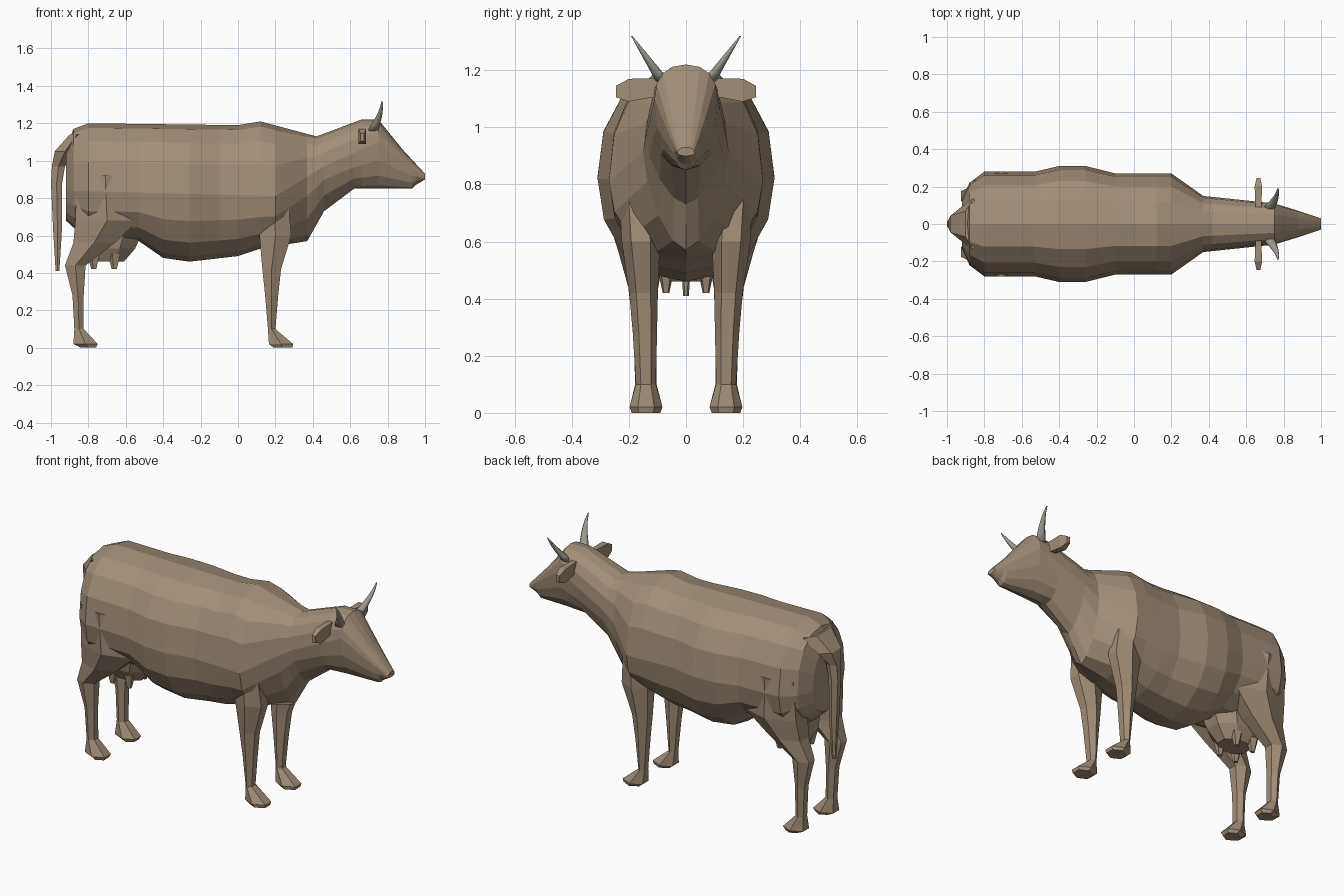
import bpy, bmesh, math

if "Cube" in bpy.data.objects:
    bpy.data.objects.remove(bpy.data.objects["Cube"], do_unlink=True)


def make_material(name, colour):
    material = bpy.data.materials.new(name)
    material.use_nodes = True
    material.diffuse_color = (*colour, 1)
    shader = next(n for n in material.node_tree.nodes if n.type == "BSDF_PRINCIPLED")
    shader.inputs["Base Color"].default_value = (*colour, 1)
    return material


hide_brown = make_material("hide brown", (0.36, 0.27, 0.19))
horn_grey = make_material("horn grey", (0.34, 0.33, 0.28))


def loft(name, rings, material=hide_brown, mirrored=False, smooth=False):
    """Skin a list of rings with quads and close both ends."""
    bm = bmesh.new()
    loops = [[bm.verts.new(point) for point in ring] for ring in rings]
    for lower, upper in zip(loops, loops[1:]):
        for i in range(len(lower)):
            bm.faces.new((lower[i - 1], lower[i], upper[i], upper[i - 1]))
    bm.faces.new(loops[0])
    bm.faces.new(loops[-1])
    bmesh.ops.recalc_face_normals(bm, faces=bm.faces)
    for face in bm.faces:
        face.smooth = smooth
    mesh = bpy.data.meshes.new(name)
    bm.to_mesh(mesh)
    bm.free()
    mesh.materials.append(material)
    obj = bpy.data.objects.new(name, mesh)
    bpy.context.collection.objects.link(obj)
    if mirrored:
        mirror = obj.modifiers.new("mirror", "MIRROR")
        mirror.use_axis = (False, True, False)
        mirror.use_mirror_merge = False


def interpolate(line, x):
    """Height or width of a profile line at x."""
    for (start, first), (end, last) in zip(line, line[1:]):
        if x <= end:
            return first + (last - first) * (x - start) / (end - start)


def superellipse(value, fullness):
    return math.copysign(abs(value) ** (2 / fullness), value)


def body_ring(x, sides=16):
    """Full above; pinched below where the brisket narrows to a keel."""
    top, bottom, middle, width = (interpolate(line, x) for line in profiles)
    brisket = 0.2 < x < 0.5
    ring = []
    for i in range(sides):
        angle = math.tau * i / sides
        across, up = math.cos(angle), math.sin(angle)
        height = top - middle if up > 0 else middle - bottom
        fullness = 2.3 if up >= 0 else 1.6 if brisket else 2.1
        ring.append((x, width * superellipse(across, fullness),
                     middle + height * superellipse(up, fullness)))
    return ring


def oval(centre, depth, width, sides=6):
    """Horizontal ring with flat front and back."""
    x, y, z = centre
    ring = []
    for i in range(sides):
        angle = math.tau * (i + 0.5) / sides
        reach = depth / math.cos(math.pi / sides)
        ring.append((x + reach * math.cos(angle), y + width * math.sin(angle), z))
    return ring


# Trunk, neck and head: side outline, widest level and half width along x
top_line = [(-0.92, 1.06), (-0.88, 1.17), (-0.8, 1.2), (0, 1.19), (0.12, 1.21),
            (0.42, 1.13), (0.66, 1.22), (0.75, 1.22), (0.88, 1.06), (1, 0.93)]
belly_line = [(-0.92, 0.68), (-0.8, 0.57), (-0.53, 0.57), (-0.4, 0.48),
              (-0.26, 0.46), (0, 0.49), (0.12, 0.53), (0.37, 0.57), (0.46, 0.73),
              (0.62, 0.85), (0.93, 0.85), (0.95, 0.87), (1, 0.9)]
middle_line = [(-0.92, 0.84), (0.2, 0.81), (0.46, 0.97), (0.75, 1.1), (1, 0.91)]
width_line = [(-0.92, 0.13), (-0.88, 0.22), (-0.8, 0.28), (-0.53, 0.28), (-0.4, 0.31),
              (-0.26, 0.31), (-0.1, 0.27), (0.2, 0.27), (0.37, 0.15), (0.75, 0.11),
              (0.88, 0.07), (1, 0.03)]
profiles = (top_line, belly_line, middle_line, width_line)
stations = sorted({x for line in profiles for x, value in line})
loft("body_and_head", [body_ring(x) for x in stations])

# Legs with hooves: x, height and half depth; they splay out towards the top
front_leg = [(0.19, 0.88, 0.07), (0.2, 0.6, 0.085), (0.18, 0.42, 0.05),
             (0.18, 0.28, 0.035), (0.18, 0.1, 0.02), (0.23, 0.02, 0.065), (0.24, 0, 0.05)]
hind_leg = [(-0.71, 0.92, 0.15), (-0.7, 0.68, 0.17), (-0.77, 0.56, 0.11),
            (-0.87, 0.44, 0.055), (-0.855, 0.28, 0.03), (-0.85, 0.1, 0.025),
            (-0.815, 0.02, 0.065), (-0.8, 0, 0.04)]
for name, leg in (("front_legs", front_leg), ("hind_legs", hind_leg)):
    loft(name, [oval((x, 0.14 + 0.05 * z * z, z), depth, 0.025 + depth / 2)
                for x, z, depth in leg], mirrored=True)

# Tail, flaring sideways into a broad root above the rump
tail = [(-0.86, 1.14, 0.04), (-0.925, 1.05, 0.055), (-0.96, 0.97, 0.035),
        (-0.97, 0.88, 0.03), (-0.965, 0.62, 0.023), (-0.965, 0.41, 0.01)]
loft("tail", [oval((x, 0, z), depth, depth + max(0, z - 1) * 0.7) for x, z, depth in tail])

# Udder and four teats
udder = [(-0.67, 0.64, 0.17), (-0.69, 0.53, 0.14), (-0.7, 0.46, 0.09)]
loft("udder", [oval((x, 0, z), depth, depth * 0.85, sides=8) for x, z, depth in udder])
for name, x in (("front_teats", -0.66), ("rear_teats", -0.77)):
    loft(name, [oval((x, 0.07, z), radius, radius, sides=5)
                for z, radius in ((0.5, 0.03), (0.42, 0.012))], mirrored=True)

# Ears: flat diamonds reaching outwards, widest near the tip
ears = []
for y, size in ((0.08, 0.03), (0.2, 0.04), (0.245, 0.02)):
    x, z = 0.665, 1.15 - y / 10
    ears.append([(x - size / 2, y, z - size), (x + size / 2, y, z - size),
                 (x + size / 2, y, z + size), (x - size / 2, y, z + size)])
loft("ears", ears, mirrored=True)

# Horns sweeping forward, outward and up as they taper
horns = []
steps = 5
for i in range(steps + 1):
    t = i / steps
    radius = 0.003 + 0.024 * (1 - t)
    centre = (0.72 + 0.05 * math.sin(t * math.pi / 2), 0.08 + 0.11 * t, 1.16 + 0.16 * t)
    horns.append(oval(centre, radius, radius, sides=8))
loft("horns", horns, horn_grey, mirrored=True, smooth=True)
